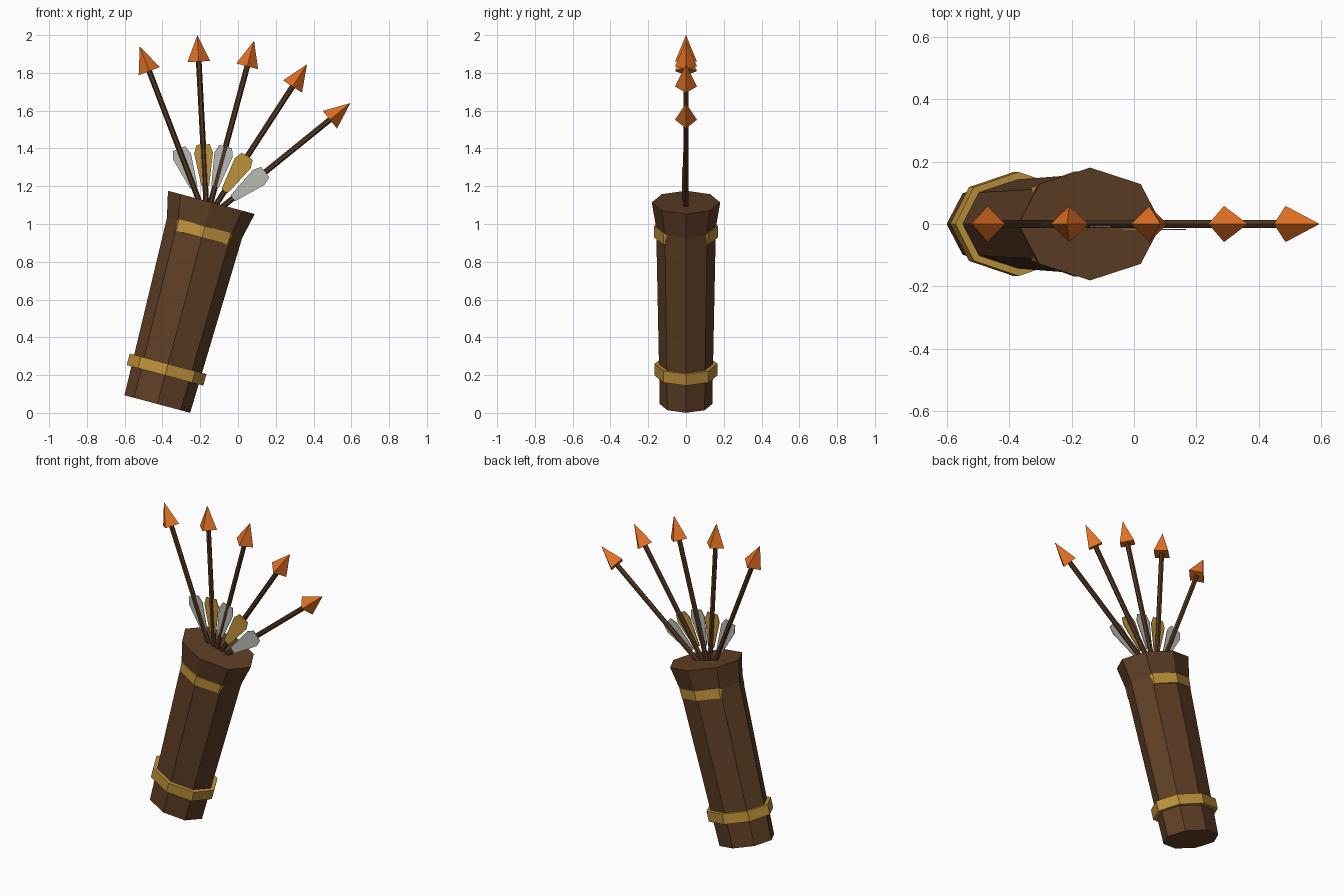
import bpy, bmesh, math
from mathutils import Matrix, Vector

if "Cube" in bpy.data.objects:
    bpy.data.objects.remove(bpy.data.objects["Cube"])


def material(name, rgb):
    m = bpy.data.materials.new(name)
    lin = [(c / 255 / 12.92) if c < 10 else ((c / 255 + 0.055) / 1.055) ** 2.4 for c in rgb]
    m.diffuse_color = (*lin, 1)
    m.use_nodes = True
    m.node_tree.nodes["Principled BSDF"].inputs["Base Color"].default_value = m.diffuse_color
    return m


LEATHER = material("brown leather", (95, 63, 38))
WOOD = material("dark wood", (82, 55, 34))
GOLD = material("gold", (190, 146, 58))
GREY = material("pale grey", (186, 186, 180))
ORANGE = material("orange", (226, 112, 36))


def loft(name, rings, sides, mat, matrix, turn=0.0):
    """Closed solid from (height, x radius, y radius) rings; zero radius makes a point."""
    bm = bmesh.new()
    loops = []
    for z, rx, ry in rings:
        if rx == 0:
            loops.append([bm.verts.new((0, 0, z))])
            continue
        angles = [2 * math.pi * i / sides + turn for i in range(sides)]
        loops.append([bm.verts.new((rx * math.cos(a), ry * math.sin(a), z)) for a in angles])
    for lo, hi in zip(loops, loops[1:]):
        for i in range(sides):
            j = (i + 1) % sides
            if len(hi) == 1:
                bm.faces.new((lo[i], lo[j], hi[0]))
            else:
                bm.faces.new((lo[i], lo[j], hi[j], hi[i]))
    for cap in (loops[0], loops[-1]):
        if len(cap) > 1:
            bm.faces.new(cap)
    return finish(name, bm, mat, matrix)


def finish(name, bm, mat, matrix):
    bmesh.ops.recalc_face_normals(bm, faces=bm.faces)
    mesh = bpy.data.meshes.new(name)
    bm.to_mesh(mesh)
    bm.free()
    mesh.materials.append(mat)
    ob = bpy.data.objects.new(name, mesh)
    ob.matrix_world = matrix
    bpy.context.collection.objects.link(ob)
    return ob


def plate(name, outline, thickness, mat, matrix):
    """Thin flat plate in the local xz plane."""
    bm = bmesh.new()
    front, back = ([bm.verts.new((x, y, z)) for x, z in outline]
                   for y in (-thickness / 2, thickness / 2))
    bm.faces.new(front)
    bm.faces.new(back)
    for i in range(len(outline)):
        j = (i + 1) % len(outline)
        bm.faces.new((front[i], front[j], back[j], back[i]))
    return finish(name, bm, mat, matrix)


# Leaning quiver with a flared mouth and two bands
lean = Matrix.Translation((-0.427, 0, 0.047)) @ Matrix.Rotation(math.radians(15), 4, 'Y')
loft("quiver_body", [(0, 0.18, 0.139), (0.965, 0.206, 0.158), (1.105, 0.238, 0.181)],
     8, LEATHER, lean)
loft("lower_band", [(0.157, 0.21, 0.167), (0.22, 0.21, 0.167)], 8, GOLD, lean)
loft("upper_band", [(0.912, 0.198, 0.169), (0.975, 0.202, 0.169)], 8, GOLD, lean)

# Fan of arrows: each one hangs down from its tip
tips = [(-0.52, 1.94), (-0.215, 2.0), (0.085, 1.97), (0.365, 1.845), (0.595, 1.64)]
half = [(0.02, -0.80), (0.05, -0.625), (0.035, -0.58)]
feather = half + [(-x, z) for x, z in reversed(half)]
for i, (x, z) in enumerate(tips):
    frame = (Matrix.Translation((x, 0, z))
             @ Matrix.Rotation(math.radians(-21 + 18 * i), 4, 'Y'))
    n = i + 1
    loft(f"arrow_shaft_{n}", [(-0.95, 0.015, 0.015), (-0.12, 0.015, 0.015)], 6, WOOD, frame)
    loft(f"arrow_head_{n}", [(-0.14, 0.06, 0.058), (0, 0, 0)], 4, ORANGE, frame)
    plate(f"feather_{n}", feather, 0.004, GOLD if i % 2 else GREY,
          Matrix.Translation((0, -0.0045 * i, 0)) @ frame)
